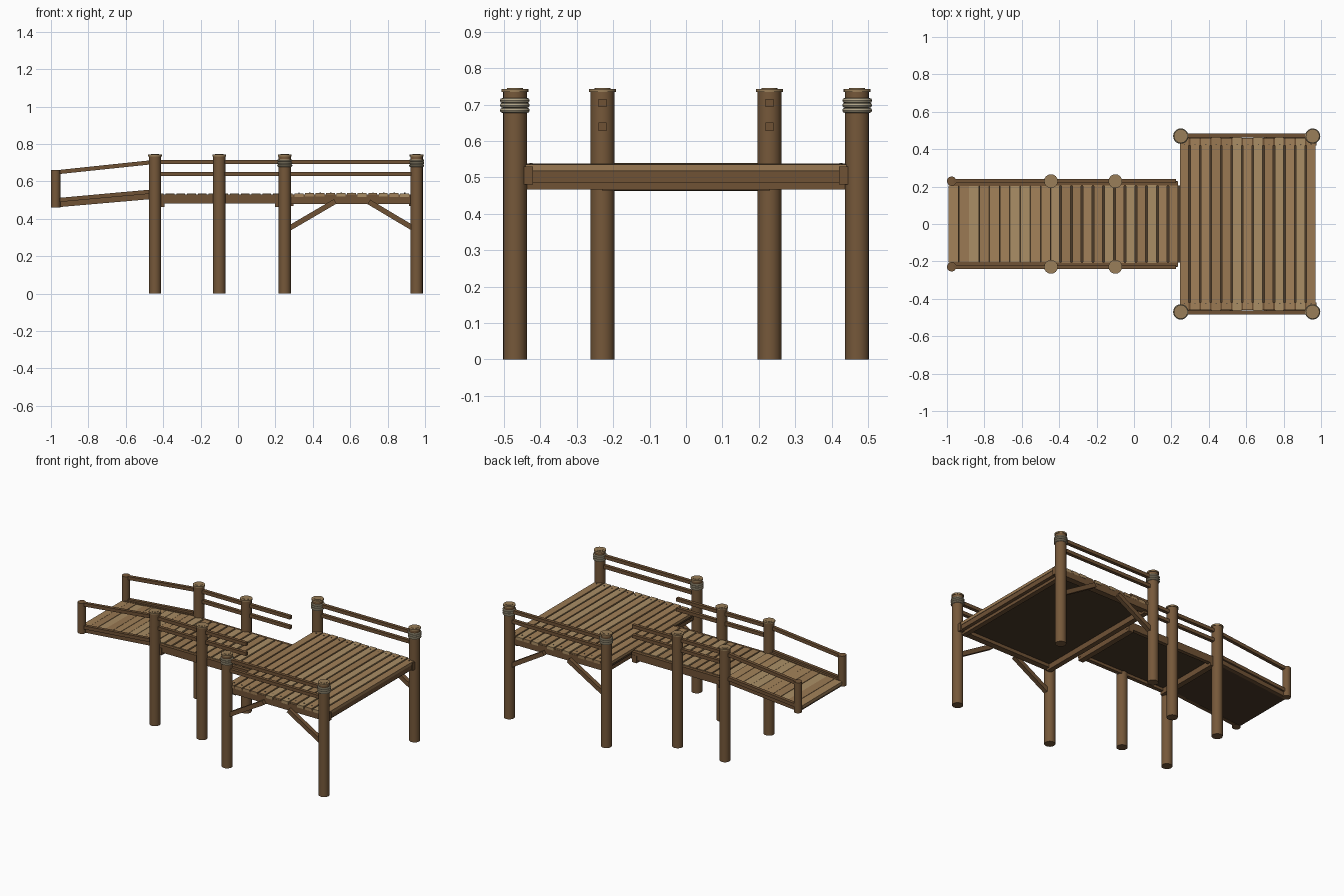
import bpy, math, random
from mathutils import Vector, Matrix

if "Cube" in bpy.data.objects:
    bpy.data.objects.remove(bpy.data.objects["Cube"])

random.seed(4)


def material(name, rgb):
    m = bpy.data.materials.new(name)
    m.diffuse_color = (*rgb, 1)
    m.use_nodes = True
    m.node_tree.nodes["Principled BSDF"].inputs["Base Color"].default_value = m.diffuse_color
    return m


POST = material("post_wood", (0.18, 0.098, 0.042))
BEAM = material("beam_wood", (0.16, 0.085, 0.036))
DARK = material("dark_wood", (0.07, 0.042, 0.022))
CAP = material("cut_wood", (0.32, 0.21, 0.10))
ROPE = material("rope", (0.42, 0.36, 0.24))
NAIL = material("nail", (0.12, 0.085, 0.05))
PLANKS = [material("plank_wood_%d" % i, c) for i, c in enumerate(
    [(0.36, 0.22, 0.10), (0.32, 0.19, 0.085), (0.40, 0.27, 0.13)])]


def finish(name, mat, smooth=False):
    ob = bpy.context.object
    ob.name = name
    ob.data.materials.append(mat)
    if smooth:
        bpy.ops.object.shade_smooth_by_angle(angle=math.radians(40))
    return ob


def box(name, a, b, mat):
    """Box between two opposite corners."""
    a, b = Vector(a), Vector(b)
    bpy.ops.mesh.primitive_cube_add(size=1, location=(a + b) / 2)
    bpy.context.object.data.transform(Matrix.Diagonal((*(b - a), 1)))
    return finish(name, mat)


def bar(name, a, b, w, h, mat):
    """Square bar from a to b in the xz plane, w wide in y and h thick."""
    a, b = Vector(a), Vector(b)
    d = b - a
    bpy.ops.mesh.primitive_cube_add(size=1, location=(a + b) / 2,
                                    rotation=(0, -math.atan2(d.z, d.x), 0))
    bpy.context.object.data.transform(Matrix.Diagonal((d.length, w, h, 1)))
    return finish(name, mat)


def cyl(name, x, y, z0, z1, r, mat, n=16):
    bpy.ops.mesh.primitive_cylinder_add(vertices=n, radius=r, depth=z1 - z0,
                                        location=(x, y, (z0 + z1) / 2))
    return finish(name, mat, n > 8)


def post(name, x, y, rope):
    cyl(name, x, y, 0, 0.736, 0.033, POST)
    cyl(name + "_cap", x, y, 0.734, 0.743, 0.037, CAP)
    cyl(name + "_cap_ring", x, y, 0.742, 0.745, 0.022, CAP)
    if rope:
        for z in (0.684, 0.698, 0.711):
            bpy.ops.mesh.primitive_torus_add(major_segments=20, minor_segments=8, major_radius=0.034,
                                             minor_radius=0.007, location=(x, y, z))
            finish(name + "_rope", ROPE, True)


def planks(name, x0, x1, n, gap, half, z_at):
    """Row of n cross planks; z_at gives the top height along x."""
    step = (x1 - x0 + gap) / n
    for i in range(n):
        a = x0 + i * step
        b = a + step - gap
        h = half - random.uniform(0, 0.006)
        dz = random.uniform(-0.001, 0.001)
        bar(name, (a, 0, z_at(a) - 0.0095 + dz), (b, 0, z_at(b) - 0.0095 + dz),
            2 * h, 0.019, random.choice(PLANKS))


def ramp_z(x):
    return 0.495 + (x + 0.99) / 0.55 * 0.045


# Decking
planks("platform_plank", 0.245, 0.97, 13, 0.009, 0.463, lambda x: 0.537)
planks("walkway_plank", -0.445, 0.235, 12, 0.010, 0.21, lambda x: 0.535)
planks("ramp_plank", -0.99, -0.445, 10, 0.002, 0.21, ramp_z)

# Dark boards closing the underside of the decks
box("platform_underboard", (0.25, -0.45, 0.502), (0.965, 0.45, 0.518), DARK)
box("walkway_underboard", (-0.44, -0.205, 0.500), (0.25, 0.205, 0.516), DARK)
bar("ramp_underboard", (-0.985, 0, ramp_z(-0.985) - 0.026), (-0.44, 0, ramp_z(-0.44) - 0.026),
    0.41, 0.014, DARK)

# Cross beams
for x in (0.28, 0.93):
    box("platform_cross_beam", (x - 0.016, -0.445, 0.467), (x + 0.016, 0.445, 0.515), BEAM)
box("platform_end_beam", (0.945, -0.425, 0.486), (0.968, 0.425, 0.516), BEAM)
for x in (-0.412, 0.215):
    box("walkway_cross_beam", (x - 0.018, -0.23, 0.464), (x + 0.018, 0.23, 0.512), BEAM)

for s, side in ((-1, "front"), (1, "back")):
    # Posts
    for x in (0.25, 0.955):
        post(side + "_platform_post", x, s * 0.47, True)
    for x in (-0.444, -0.1):
        post(side + "_walkway_post", x, s * 0.229, False)
    cyl(side + "_ramp_post", -0.975, s * 0.229, 0.46, 0.66, 0.025, POST)

    # Side beams under the decking
    bar(side + "_platform_beam", (0.25, s * 0.44, 0.505), (0.975, s * 0.44, 0.505), 0.04, 0.05, BEAM)
    bar(side + "_walkway_beam", (-0.444, s * 0.216, 0.506), (0.235, s * 0.216, 0.506), 0.025, 0.048, BEAM)
    bar(side + "_ramp_beam", (-0.975, s * 0.216, 0.480), (-0.444, s * 0.216, 0.526), 0.025, 0.038, BEAM)

    # Handrails
    for z in (0.704, 0.639):
        bar(side + "_platform_rail", (0.25, s * 0.473, z), (0.955, s * 0.473, z), 0.022, 0.022, BEAM)
        bar(side + "_walkway_rail", (-0.444, s * 0.229, z), (0.225, s * 0.229, z), 0.022, 0.022, BEAM)
    bar(side + "_ramp_top_rail", (-0.975, s * 0.229, 0.648), (-0.444, s * 0.229, 0.704), 0.022, 0.022, BEAM)
    bar(side + "_ramp_low_rail", (-0.975, s * 0.229, 0.499), (-0.444, s * 0.229, 0.547), 0.022, 0.022, BEAM)

    # Diagonal braces from post to deck edge
    bar(side + "_left_brace", (0.265, s * 0.47, 0.344), (0.52, s * 0.47, 0.493), 0.028, 0.028, BEAM)
    bar(side + "_right_brace", (0.945, s * 0.47, 0.344), (0.70, s * 0.47, 0.490), 0.028, 0.028, BEAM)

    # Nail heads
    for i in range(13):
        cyl("nail", 0.27 + i * 0.0565, s * 0.425, 0.53, 0.5395, 0.004, NAIL, 6)
